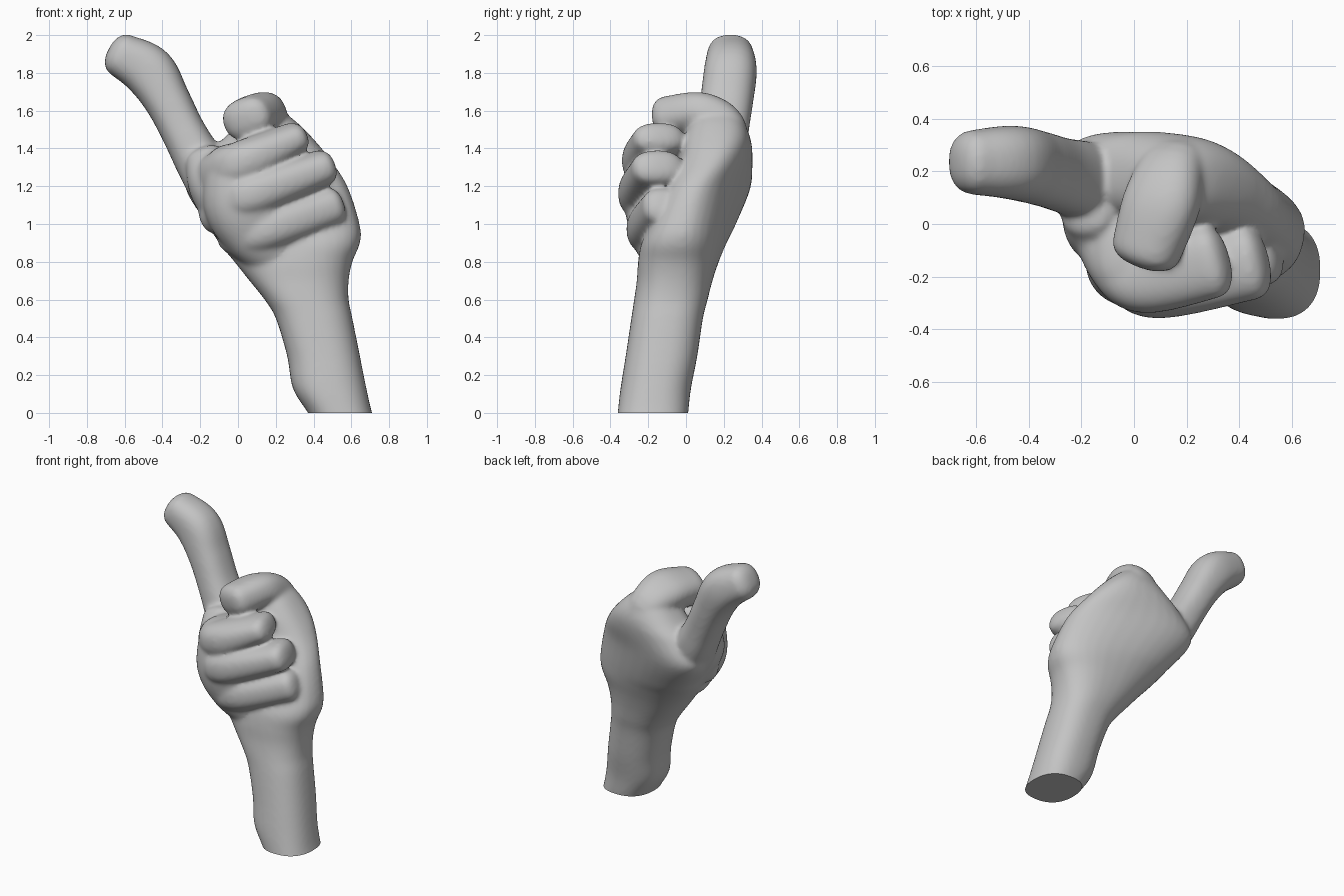
import bpy, bmesh, math
from mathutils import Vector

cube = bpy.data.objects.get("Cube")
if cube:
    bpy.data.objects.remove(cube, do_unlink=True)

SIDES = 32
BOXY = 2 / 2.4  # section exponent: slightly squarer than an ellipse


def spline(rows, steps=6):
    """Smooth curve through rows of numbers (position and radii together)."""
    out = []
    for i in range(len(rows) - 1):
        p0, p1, p2, p3 = (rows[min(max(i + k, 0), len(rows) - 1)] for k in (-1, 0, 1, 2))
        for s in range(steps):
            t = s / steps
            out.append([0.5 * (2 * b + (c - a) * t + (2 * a - 5 * b + 4 * c - d) * t**2
                               + (3 * b - a - 3 * c + d) * t**3)
                        for a, b, c, d in zip(p0, p1, p2, p3)])
    return out + [list(rows[-1])]


def power(v):
    return math.copysign(abs(v) ** BOXY, v)


def ring(centre, side, up, r_side, r_up):
    angles = [2 * math.pi * i / SIDES for i in range(SIDES)]
    return [centre + side * r_side * power(math.cos(a)) + up * r_up * power(math.sin(a))
            for a in angles]


def skin(bm, rings):
    loops = [[bm.verts.new(p) for p in r] for r in rings]
    for low, high in zip(loops, loops[1:]):
        for i in range(SIDES):
            j = (i + 1) % SIDES
            bm.faces.new((low[i], low[j], high[j], high[i]))
    bm.faces.new(loops[0][::-1])
    bm.faces.new(loops[-1])


def tube(bm, rows, up_hint, cap):
    """Round-ended form; each row is x, y, z, radius along up, radius across."""
    pts = spline(rows)
    rings = []
    last = len(pts) - 1
    caps = [math.radians(a) for a in (20, 40, 55, 68, 80)]
    for i, p in enumerate(pts):
        t = (Vector(pts[min(i + 1, last)][:3]) - Vector(pts[max(i - 1, 0)][:3])).normalized()
        side = t.cross(up_hint).normalized()
        up = side.cross(t)
        c = Vector(p[:3])
        if i == 0:
            for a in reversed(caps):
                k = power(math.cos(a))
                rings.append(ring(c - t * cap * power(math.sin(a)), side, up, p[4] * k, p[3] * k))
        rings.append(ring(c, side, up, p[4], p[3]))
        if i == last:
            for a in caps:
                k = power(math.cos(a))
                rings.append(ring(c + t * cap * power(math.sin(a)), side, up, p[4] * k, p[3] * k))
    skin(bm, rings)


bm = bmesh.new()

# Forearm, wrist and back of the hand: z, centre x, centre y, half width, half depth, yaw
body = [
    (-0.08, 0.575, -0.185, 0.165, 0.185, 0),
    (0, 0.54, -0.175, 0.17, 0.187, 0),
    (0.13, 0.485, -0.16, 0.195, 0.187, 0),
    (0.3, 0.453, -0.13, 0.193, 0.19, 0),
    (0.5, 0.403, -0.10, 0.203, 0.19, 0),
    (0.6, 0.363, -0.08, 0.223, 0.195, 0),
    (0.7, 0.323, -0.06, 0.263, 0.20, -3),
    (0.8, 0.293, -0.04, 0.313, 0.21, -6),
    (0.9, 0.273, -0.01, 0.375, 0.215, -9),
    (1.0, 0.24, 0.04, 0.41, 0.20, -13),
    (1.2, 0.15, 0.125, 0.44, 0.18, -15),
    (1.35, 0.145, 0.16, 0.34, 0.18, -10),
    (1.45, 0.16, 0.165, 0.24, 0.175, -6),
    (1.54, 0.16, 0.165, 0.15, 0.14, 0),
    (1.6, 0.15, 0.165, 0.08, 0.09, 0),
]
rings = []
for z, x, y, a, b, yaw in spline(body):
    yaw = math.radians(yaw)
    side = Vector((math.cos(yaw), math.sin(yaw), 0))
    rings.append(ring(Vector((x, y, z)), side, Vector((-side.y, side.x, 0)), a, b))
skin(bm, rings)

# Solid core of the fist, behind the curled digits
tube(bm, [(0.19, -0.08, 0.88, 0.17, 0.17), (0.10, -0.105, 0.98, 0.19, 0.20),
          (0.05, -0.12, 1.12, 0.205, 0.235), (0.04, -0.10, 1.32, 0.20, 0.21)],
     Vector((0, 1, 0)), 0.11)

# Fleshy side of the fist, running up into the outstretched digit
tube(bm, [(0.14, -0.03, 0.88, 0.17, 0.14), (-0.01, 0.0, 1.04, 0.19, 0.15),
          (-0.11, 0.03, 1.20, 0.185, 0.15), (-0.16, 0.08, 1.31, 0.15, 0.12)],
     Vector((0, 1, 0)), 0.08)

# Outstretched digit, rising out of the palm
tube(bm, [(0.06, 0.05, 1.0, 0.15, 0.13), (-0.09, 0.115, 1.17, 0.17, 0.15),
          (-0.195, 0.165, 1.32, 0.15, 0.132), (-0.285, 0.19, 1.48, 0.14, 0.118),
          (-0.372, 0.215, 1.65, 0.14, 0.122), (-0.47, 0.235, 1.805, 0.14, 0.14),
          (-0.60, 0.235, 1.885, 0.125, 0.12)],
     Vector((0, 1, 0)), 0.095)

# Top digit, rising from the knuckle and folded forward over the fist
tube(bm, [(0.20, 0.19, 1.34, 0.145, 0.13), (0.15, 0.20, 1.50, 0.13, 0.12),
          (0.105, 0.08, 1.575, 0.15, 0.112), (0.05, -0.09, 1.56, 0.135, 0.11)],
     Vector((0.94, 0, 0.34)), 0.08)

# Three digits curled across the front
curled = [
    [(-0.13, 0.0, 1.24, 0.12, 0.12), (-0.04, -0.14, 1.285, 0.12, 0.14),
     (0.05, -0.20, 1.335, 0.117, 0.14), (0.29, -0.145, 1.45, 0.087, 0.14)],
    [(-0.10, -0.01, 1.06, 0.12, 0.12), (0.0, -0.16, 1.12, 0.12, 0.14),
     (0.10, -0.22, 1.165, 0.118, 0.14), (0.44, -0.15, 1.295, 0.097, 0.14)],
    [(0.0, -0.03, 0.95, 0.11, 0.12), (0.06, -0.13, 0.94, 0.12, 0.14),
     (0.18, -0.175, 0.98, 0.118, 0.14), (0.49, -0.125, 1.09, 0.102, 0.11)],
]
for rows in curled:
    tube(bm, rows, Vector((0, 0, 1)), 0.07)

bmesh.ops.recalc_face_normals(bm, faces=bm.faces)
mesh = bpy.data.meshes.new("hand_parts")
bm.to_mesh(mesh)
bm.free()
hand = bpy.data.objects.new("hand", mesh)
bpy.context.collection.objects.link(hand)

# Fuse the parts into one soft skin
remesh = hand.modifiers.new("fuse", 'REMESH')
remesh.mode = 'VOXEL'
remesh.voxel_size = 0.0125
smooth = hand.modifiers.new("soften", 'SMOOTH')
smooth.factor = 0.5
smooth.iterations = 14
graph = bpy.context.evaluated_depsgraph_get()
skin_mesh = bpy.data.meshes.new_from_object(hand.evaluated_get(graph))
hand.modifiers.clear()
hand.data = skin_mesh
bpy.data.meshes.remove(mesh)
skin_mesh.name = "hand"

# Cut the forearm flat at the ground
bm = bmesh.new()
bm.from_mesh(skin_mesh)
bmesh.ops.bisect_plane(bm, geom=bm.verts[:] + bm.edges[:] + bm.faces[:], dist=1e-5,
                       plane_co=(0, 0, 0), plane_no=(0, 0, 1), clear_inner=True)
rim = [e for e in bm.edges if e.is_boundary]
bmesh.ops.holes_fill(bm, edges=rim, sides=0)
bmesh.ops.recalc_face_normals(bm, faces=bm.faces)
bm.to_mesh(skin_mesh)
bm.free()

# Single grey colour
grey = bpy.data.materials.new("plain_grey")
grey.use_nodes = True
colour = (0.55, 0.55, 0.55, 1)
grey.diffuse_color = colour
grey.node_tree.nodes["Principled BSDF"].inputs["Base Color"].default_value = colour
skin_mesh.materials.clear()
skin_mesh.materials.append(grey)

bpy.ops.object.select_all(action='DESELECT')
hand.select_set(True)
bpy.context.view_layer.objects.active = hand
bpy.ops.object.shade_smooth_by_angle(angle=math.radians(50))
